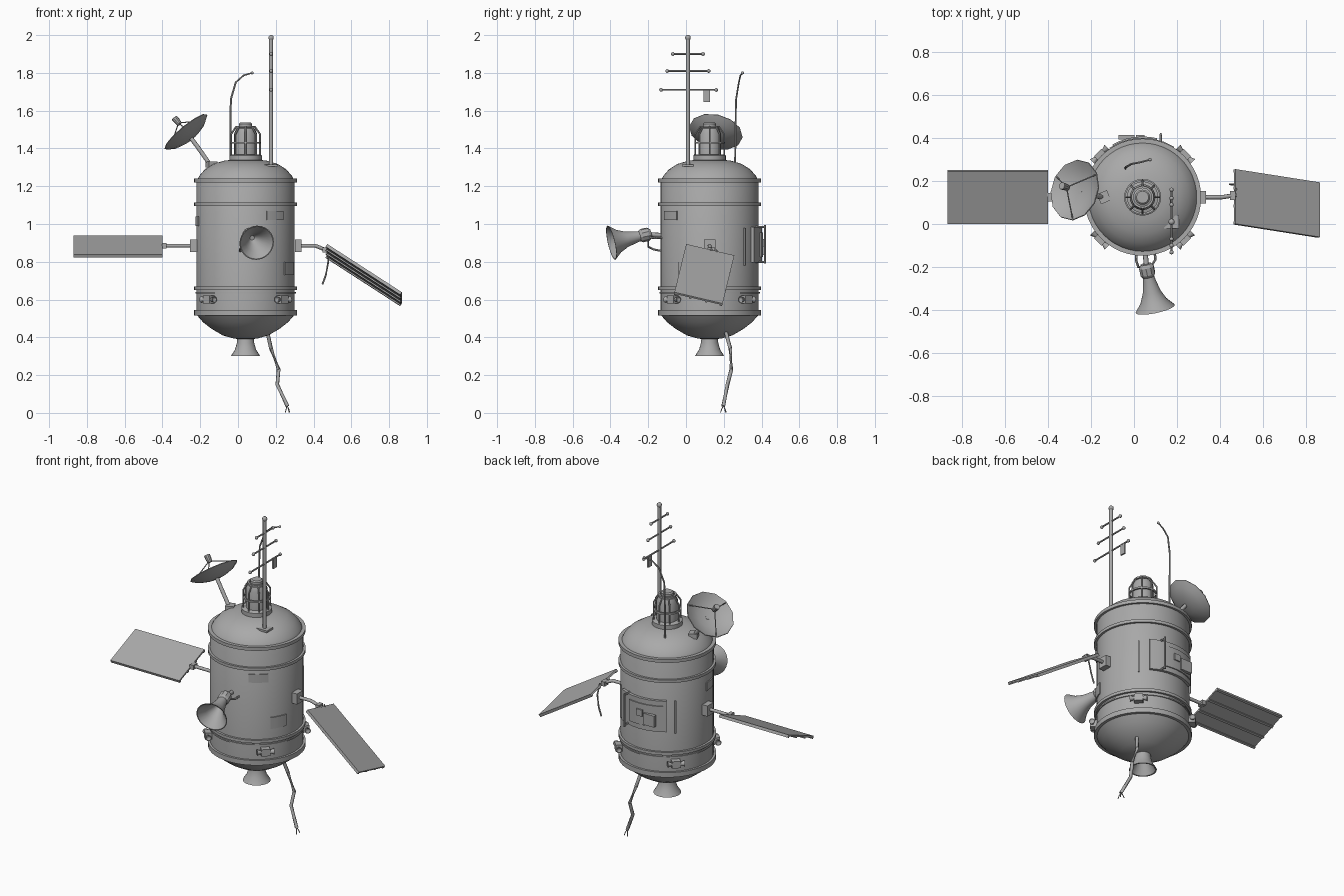
import bpy, bmesh, math
from mathutils import Vector, Matrix

if "Cube" in bpy.data.objects:
    bpy.data.objects.remove(bpy.data.objects["Cube"])

CX, CY = 0.04, 0.125          # hull axis
R = 0.26                      # hull radius
grey = bpy.data.materials.new("metal_grey")
grey.diffuse_color = (0.4, 0.4, 0.4, 1)
grey.use_nodes = True
grey.node_tree.nodes["Principled BSDF"].inputs["Base Color"].default_value = grey.diffuse_color


def finish(name, bm, smooth=35):
    bmesh.ops.recalc_face_normals(bm, faces=bm.faces)
    me = bpy.data.meshes.new(name)
    bm.to_mesh(me)
    bm.free()
    me.materials.append(grey)
    ob = bpy.data.objects.new(name, me)
    bpy.context.collection.objects.link(ob)
    if smooth:
        bpy.context.view_layer.objects.active = ob
        ob.select_set(True)
        bpy.ops.object.shade_smooth_by_angle(angle=math.radians(smooth))
        ob.select_set(False)
    return ob


def lathe(name, prof, seg=40, origin=(CX, CY, 0), axis=(0, 0, 1), smooth=35):
    """Spin (radius, height) points about an axis through origin."""
    bm = bmesh.new()
    vs = [bm.verts.new((r, 0, z)) for r, z in prof]
    es = [bm.edges.new(p) for p in zip(vs, vs[1:])]
    bmesh.ops.spin(bm, geom=vs + es, cent=(0, 0, 0), axis=(0, 0, 1),
                   angle=math.tau, steps=seg, use_duplicate=False)
    bmesh.ops.remove_doubles(bm, verts=bm.verts, dist=1e-5)
    rot = Vector((0, 0, 1)).rotation_difference(Vector(axis)).to_matrix().to_4x4()
    bm.transform(Matrix.Translation(origin) @ rot)
    return finish(name, bm, smooth)


def box(name, center, size, rot_z=0.0):
    bm = bmesh.new()
    bmesh.ops.create_cube(bm, size=1)
    bm.transform(Matrix.Translation(center) @ Matrix.Rotation(rot_z, 4, 'Z')
                 @ Matrix.Diagonal((*size, 1)))
    return finish(name, bm, 0)


def tube(name, pts, r, sides=8, end_r=None):
    """Straight-jointed tube through points, optionally tapering."""
    bm = bmesh.new()
    pts = [Vector(p) for p in pts]
    rings = []
    for i, p in enumerate(pts):
        d = (pts[min(i + 1, len(pts) - 1)] - pts[max(i - 1, 0)]).normalized()
        q = Vector((0, 0, 1)).rotation_difference(d)
        rr = r + ((end_r or r) - r) * i / (len(pts) - 1)
        rings.append([bm.verts.new(p + q @ Vector((rr * math.cos(math.tau * k / sides),
                      rr * math.sin(math.tau * k / sides), 0))) for k in range(sides)])
    for a, b in zip(rings, rings[1:]):
        for k in range(sides):
            bm.faces.new((a[k], a[k - 1], b[k - 1], b[k]))
    bm.faces.new(rings[0])
    bm.faces.new(rings[-1])
    return finish(name, bm, 50)


def ball(name, c, r):
    bm = bmesh.new()
    bmesh.ops.create_uvsphere(bm, u_segments=10, v_segments=6, radius=r)
    bm.transform(Matrix.Translation(c))
    return finish(name, bm)


def polar(deg, r, z):
    a = math.radians(deg)
    return Vector((CX + r * math.cos(a), CY + r * math.sin(a), z))


def curved_plate(name, deg, half, z0, z1, r0, r1, n=6):
    """Plate wrapped around the hull."""
    bm = bmesh.new()
    rows = []
    for i in range(n + 1):
        a = deg - half + 2 * half * i / n
        rows.append([bm.verts.new(polar(a, r, z)) for r, z in
                     ((r0, z0), (r1, z0), (r1, z1), (r0, z1))])
    for a, b in zip(rows, rows[1:]):
        for k in range(4):
            bm.faces.new((a[k], a[k - 1], b[k - 1], b[k]))
    bm.faces.new(rows[0])
    bm.faces.new(rows[-1])
    return finish(name, bm)


# Hull with domed ends
lathe("hull", [(0, .39), (.06, .393), (.12, .41), (.18, .445), (.225, .48), (.26, .52), (R, 1.225),
               (.245, 1.255), (.215, 1.29), (.17, 1.318), (.11, 1.336), (0, 1.345)], 48)
for z, h, r in ((1.23, .02, .273), (1.105, .018, .273), (.66, .018, .273), (.635, .008, .266), (.53, .03, .273)):
    lathe("hull_ring", [(.25, z - h / 2), (r, z - h / 2), (r, z + h / 2), (.25, z + h / 2)], 48)

# Engine bell
lathe("engine_bell", [(0, .40), (.043, .40), (.046, .37), (.056, .335), (.078, .30), (.07, .30), (.035, .37), (0, .375)], 24)

# Top beacon with cage
lathe("beacon_base", [(.086, 1.32), (.086, 1.363), (.078, 1.368), (0, 1.368)], 24)
lathe("beacon", [(.06, 1.36), (.06, 1.48), (.05, 1.505), (.035, 1.512), (.035, 1.53), (.028, 1.537), (0, 1.537)], 24)
for z, r in ((1.43, .077), (1.515, .048)):
    lathe("cage_ring", [(r - .006, z - .005), (r + .004, z - .005), (r + .004, z + .005),
                        (r - .006, z + .005), (r - .006, z - .005)], 24)
for k in range(8):
    tube("cage_bar", [polar(45 * k, r, z) for r, z in ((.077, 1.36), (.077, 1.475), (.048, 1.517))], .005, 6)

# Solar panels: corner, long edge, short edge, with ribs on the underside
def panel(name, o, u, v):
    o, u, v = Vector(o), Vector(u), Vector(v)
    n = u.cross(v).normalized()
    n = n if n.z > 0 else -n

    def slab(nm, a, b, d0, d1):
        bm = bmesh.new()
        bmesh.ops.create_cube(bm, size=1)
        c = o + u / 2 + v * (a + b) / 2 + n * (d0 + d1) / 2
        m = Matrix((u, v * (b - a), n * (d1 - d0))).transposed().to_4x4()
        bm.transform(Matrix.Translation(c) @ m)
        finish(nm, bm, 0)
    slab(name, 0, 1, -.005, .005)
    for a, b in ((0, .05), (.31, .36), (.64, .69), (.95, 1)):
        slab(name + "_rib", a, b, -.012, -.005)


panel("left_panel", (-.87, .002, .835), (.47, 0, 0), (0, .245, .10))
panel("right_panel", (.47, .0, .89), (.395, -.062, -.255), (0, .255, -.06))
box("left_mount", (-.235, CY, .885), (.04, .06, .065))
tube("left_arm", [(-.24, CY, .885), (-.40, CY, .885)], .010)
box("left_knuckle", (-.39, CY, .885), (.025, .04, .028))
box("right_mount", (.318, CY, .885), (.035, .06, .065))
tube("right_arm", [(.32, CY, .885), (.41, CY, .885), (.475, CY + .01, .858)], .010)
box("right_knuckle", (.46, CY + .008, .862), (.025, .04, .028))
tube("loose_cable", [(.475, .16, .865), (.478, .18, .80), (.465, .185, .73), (.447, .185, .68)], .005, 6)

# Dish antenna with feed and struts
D, N = Vector((-.265, .155, 1.475)), Vector((-.62, .2, .75)).normalized()
lathe("dish", [(0, -.03), (.06, -.024), (.11, -.008), (.145, .016), (.143, .02), (.108, -.002), (.06, -.017), (0, -.022)],
      12, D, N, 20)
lathe("dish_feed", [(0, .07), (.014, .07), (.017, .095), (.017, .115), (0, .115)], 10, D, N)
q = Vector((0, 0, 1)).rotation_difference(N)
for k in range(3):
    a = math.tau * k / 3 + .5
    tube("dish_strut", [D + q @ Vector((.135 * math.cos(a), .135 * math.sin(a), .015)), D + N * .08], .003, 6)
tube("dish_arm", [D - N * .02, (-.215, .14, 1.41), (-.145, .125, 1.31)], .012)
box("dish_foot", (-.14, .125, 1.315), (.05, .05, .03), .4)

# Horn antenna on the front
H, A = Vector((.065, -.235, .938)), Vector((.2, -.95, -.22)).normalized()
lathe("horn", [(0, 0), (.025, 0), (.03, .03), (.042, .085), (.062, .13), (.093, .168), (.088, .168),
               (.055, .128), (.03, .08), (.012, .05), (0, .05)], 24, H, A)
lathe("horn_gimbal", [(0, -.05), (.026, -.05), (.036, -.035), (.036, 0), (.026, .015), (0, .015)], 10, H, A, 20)
tube("horn_arm", [H - A * .03, (.05, -.11, .94)], .012)
tube("horn_cable", [(.05, -.20, .92), (.02, -.20, .88), (.01, -.17, .865), (.012, -.12, .855)], .006, 6)
tube("horn_brace", [(.085, -.19, .93), (.10, -.165, .925), (.095, -.12, .925)], .006, 6)

# Mast with cross bars
MX, MY = .175, .01
tube("mast", [(MX, MY, 1.28), (MX, MY, 1.985)], .011, 10)
ball("mast_tip", (MX, MY, 1.986), .015)
box("mast_foot", (MX, MY, 1.31), (.07, .06, .012))
for z, a, b in ((1.90, -.07, .09), (1.81, -.10, .12), (1.71, -.132, .16)):
    tube("cross_bar", [(MX, a, z), (MX, b, z)], .005, 6)
    for y in (a, b):
        ball("bar_tip", (MX, y, z), .010)
box("hanging_tag", (.172, .11, 1.678), (.01, .034, .065))

# Whip antenna
tube("whip", [(-.04, .26, 1.30), (-.04, .262, 1.50), (-.038, .265, 1.66), (-.012, .28, 1.75),
              (.03, .288, 1.787), (.075, .30, 1.80)], .006, 6, .004)
ball("whip_tip", (.075, .30, 1.80), .008)

# Torn hose under the hull with frayed strands
tube("hose", [(.155, .21, .43), (.175, .235, .34), (.215, .24, .23), (.208, .22, .15), (.262, .197, .035)], .010)
for dx, dy in ((-.012, .015), (.008, -.015), (.012, .012)):
    tube("hose_strand", [(.26, .198, .04), (.262 + dx * .6, .198 + dy * .6, .02), (.262 + dx, .198 + dy, .002)], .0025, 5)

# Thruster blocks on the four diagonals
for d in (45, 135, 225, 315):
    t = Vector((-math.sin(math.radians(d)), math.cos(math.radians(d)), 0))
    c = polar(d, .275, .60)
    box("thruster_block", c, (.04, .05, .042), math.radians(d))
    for s in (-1, 1):
        lathe("thruster_nozzle", [(0, 0), (.009, 0), (.018, .024), (.014, .024), (0, .012)], 10,
              c + t * s * .024 + Vector((.006 * t.y, -.006 * t.x, 0)), t * s)

# Rear hatch, raised boxes and handrail
curved_plate("rear_hatch", 91, 33, .795, .985, .24, .277)
curved_plate("hatch_inset", 98, 22, .825, .955, .27, .283)
box("hatch_box", (-.035, .405, .87), (.075, .02, .07))
box("hatch_bar", (.03, .405, .90), (.04, .02, .04))
for z in (.80, .985):
    tube("rail_post", [(.125, .35, z), (.125, .418, z)], .006, 6)
tube("handrail", [(.125, .418, .79), (.125, .418, .995)], .006, 6)

# Surface plates and strips
curved_plate("front_plate", 307, 12, 1.02, 1.07, .25, .266)
curved_plate("side_plate", 333, 11, .73, .80, .25, .266)
curved_plate("left_plate", 190, 9, .99, 1.04, .25, .266)
for d in (45, 135):
    curved_plate("rear_strip", d, 1, .78, .98, .25, .268, 1)
